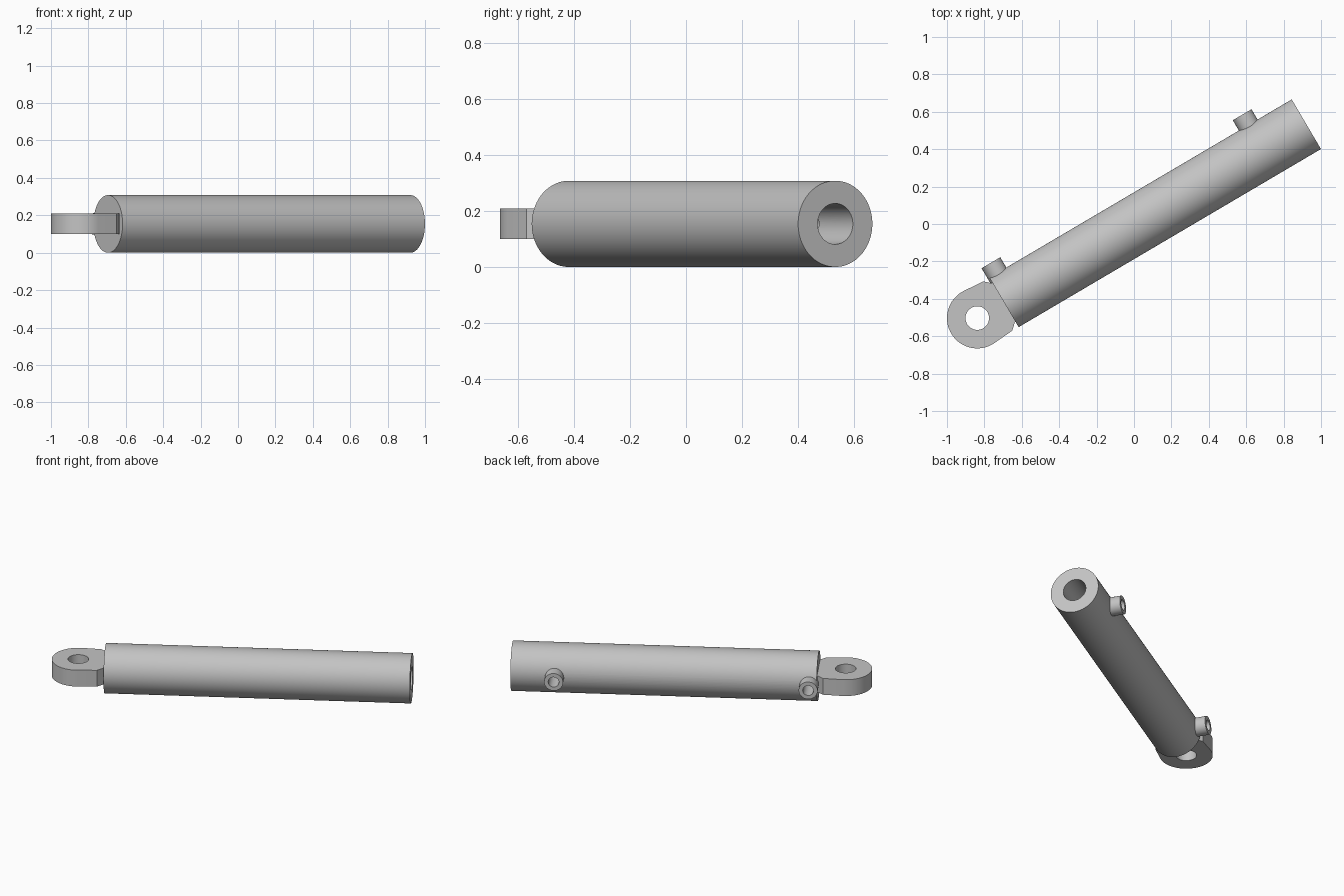
import bpy, bmesh, math
from mathutils import Matrix

cube = bpy.data.objects.get("Cube")
if cube:
    bpy.data.objects.remove(cube, do_unlink=True)

# Main dimensions
RADIUS = 0.154        # barrel radius, also the axis height
BARREL_START, BARREL_END = 0.166, 2.042   # measured from the eye centre
BORE_RADIUS = 0.073
PORT_POSITIONS = (0.213, 1.772)

# Local frame: x runs along the barrel, origin in the eye of the lug
FRAME = Matrix.Translation((-0.838, -0.503, RADIUS)) @ Matrix.Rotation(math.radians(30.5), 4, "Z")
ALONG_X = Matrix.Rotation(math.pi / 2, 4, "Y")
ALONG_Y = Matrix.Rotation(-math.pi / 2, 4, "X")

steel = bpy.data.materials.new("grey steel")
steel.use_nodes = True
steel.diffuse_color = (0.55, 0.55, 0.55, 1)
steel.node_tree.nodes["Principled BSDF"].inputs["Base Color"].default_value = (0.55, 0.55, 0.55, 1)


def add_object(name, bm):
    bmesh.ops.recalc_face_normals(bm, faces=bm.faces)
    mesh = bpy.data.meshes.new(name)
    bm.to_mesh(mesh)
    bm.free()
    mesh.materials.append(steel)
    obj = bpy.data.objects.new(name, mesh)
    bpy.context.collection.objects.link(obj)
    obj.matrix_world = FRAME
    return obj


def cylinder(name, radius, start, end, axis, offset=(0, 0, 0), segments=64):
    """Closed cylinder between two distances along the given axis."""
    bm = bmesh.new()
    bmesh.ops.create_cone(bm, cap_ends=True, segments=segments, radius1=radius, radius2=radius,
                          depth=end - start,
                          matrix=Matrix.Translation(offset) @ axis @ Matrix.Translation((0, 0, (start + end) / 2)))
    return add_object(name, bm)


def activate(obj):
    bpy.ops.object.select_all(action="DESELECT")
    obj.select_set(True)
    bpy.context.view_layer.objects.active = obj


def drill(obj, cutter):
    """Subtract the cutter from the object and discard it."""
    cutter.hide_render = True
    mod = obj.modifiers.new("drill", "BOOLEAN")
    mod.operation, mod.solver, mod.object = "DIFFERENCE", "EXACT", cutter
    activate(obj)
    bpy.ops.object.modifier_apply(modifier=mod.name)
    bpy.data.objects.remove(cutter, do_unlink=True)


def finish(obj):
    activate(obj)
    bpy.ops.object.shade_smooth_by_angle(angle=math.radians(30))


def port_hole(x):
    return cylinder("port_cutter", 0.033, 0.03, 0.3, ALONG_Y, (x, 0, 0), 32)


# Barrel with a blind bore, open at the far end
barrel = cylinder("barrel", RADIUS, BARREL_START, BARREL_END, ALONG_X, segments=96)
drill(barrel, cylinder("bore_cutter", BORE_RADIUS, BARREL_START + 0.03, BARREL_END + 0.1, ALONG_X))

# Two hollow ports on the back side, opening into the bore
for label, x in zip(("near", "far"), PORT_POSITIONS):
    drill(barrel, port_hole(x))
    port = cylinder(label + "_port", 0.058, 0.11, 0.218, ALONG_Y, (x, 0, 0), 48)
    drill(port, port_hole(x))
    finish(port)
finish(barrel)

# Mounting lug: round end, slightly tapered sides and chamfered corners
lug_radius, lug_half = 0.162, 0.055
outline = [(lug_radius * math.cos(a), lug_radius * math.sin(a))
           for a in (math.radians(86 + 188 * i / 48) for i in range(49))]
corners = [(0.127, -0.153), (0.163, -0.12), (0.18, -0.12)]
outline += corners + [(x, -y) for x, y in reversed(corners)]
bm = bmesh.new()
face = bm.faces.new([bm.verts.new((x, y, -lug_half)) for x, y in outline])
top = bmesh.ops.extrude_face_region(bm, geom=[face])["geom"]
bmesh.ops.translate(bm, vec=(0, 0, 2 * lug_half),
                    verts=[v for v in top if isinstance(v, bmesh.types.BMVert)])
lug = add_object("mounting_lug", bm)
drill(lug, cylinder("eye_cutter", 0.063, -0.2, 0.2, Matrix.Identity(4)))
finish(lug)
